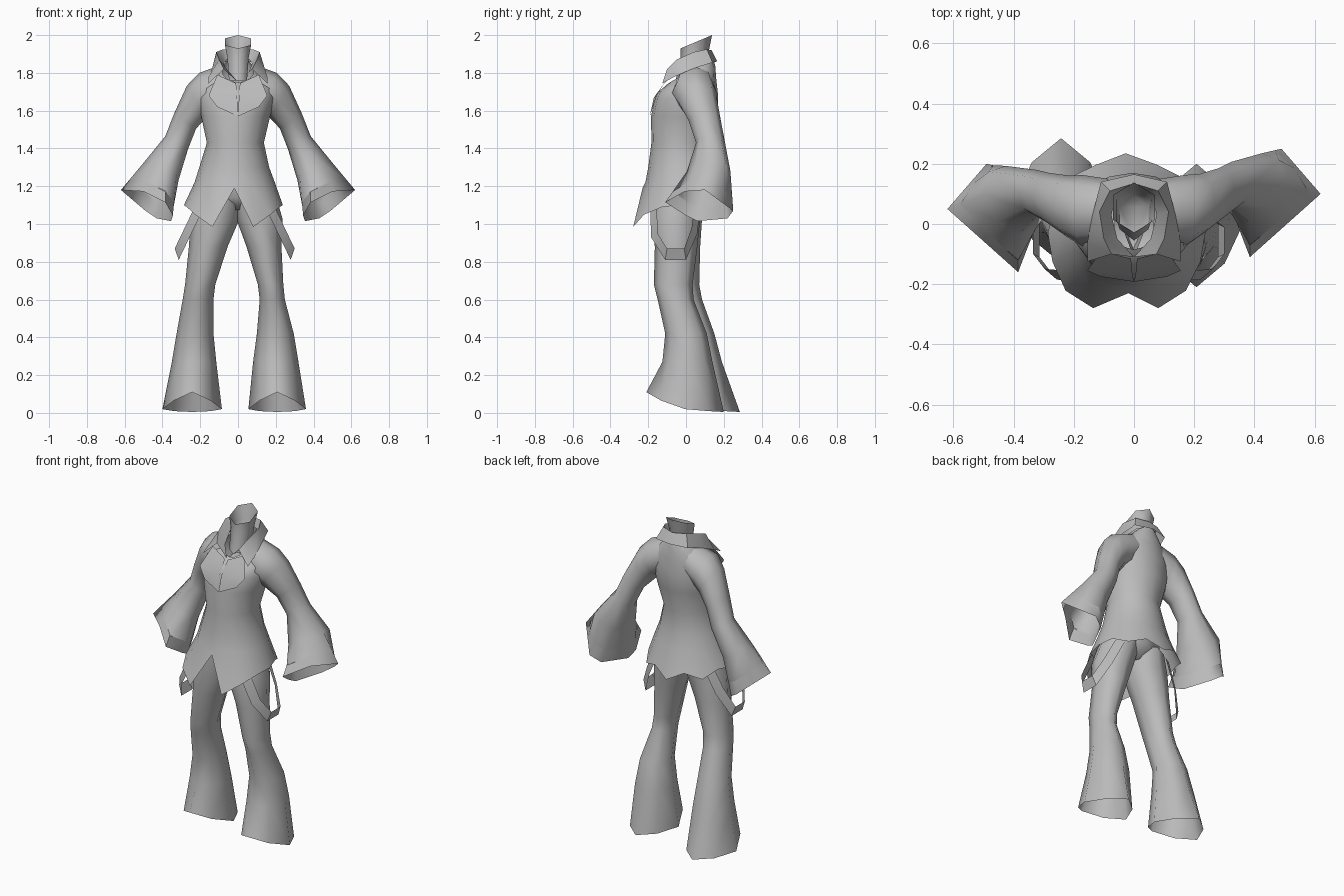
import bpy
import bmesh
import math
from mathutils import Vector

cube = bpy.data.objects.get("Cube")
if cube:
    bpy.data.objects.remove(cube, do_unlink=True)

# Single cloth colour
cloth = bpy.data.materials.new("grey_cloth")
cloth.use_nodes = True
grey = (0.5, 0.5, 0.5, 1)
cloth.diffuse_color = grey
bsdf = cloth.node_tree.nodes["Principled BSDF"]
bsdf.inputs["Base Color"].default_value = grey
bsdf.inputs["Roughness"].default_value = 0.8


def ring(centre, u, v, n=8, corner=1.0):
    """Elliptical section; corner below 1 pulls odd points in to a diamond."""
    points = []
    for i in range(n):
        a = math.tau * i / n
        k = corner if i % 2 else 1.0
        points.append(Vector(centre) + k * (math.cos(a) * Vector(u) + math.sin(a) * Vector(v)))
    return points


def box_ring(z, left, right, front, back, n=8, corner=1.0, tilt=0.0):
    """Section given by its extents, with the back raised by tilt."""
    centre = ((left + right) / 2, (front + back) / 2, z)
    return ring(centre, ((right - left) / 2, 0, 0), (0, (back - front) / 2, tilt), n, corner)


def skin(name, rows, closed=True, cap=False, angle=85):
    """Join rows of points with faces and shade smooth."""
    bm = bmesh.new()
    grid = [[bm.verts.new(p) for p in row] for row in rows]
    n = len(rows[0])
    for low, high in zip(grid, grid[1:]):
        for i in range(n if closed else n - 1):
            j = (i + 1) % n
            bm.faces.new((low[i], low[j], high[j], high[i]))
    if cap:
        bm.faces.new(grid[0])
    bmesh.ops.remove_doubles(bm, verts=bm.verts, dist=0.0005)
    bmesh.ops.recalc_face_normals(bm, faces=bm.faces)
    mesh = bpy.data.meshes.new(name)
    bm.to_mesh(mesh)
    bm.free()
    mesh.materials.append(cloth)
    obj = bpy.data.objects.new(name, mesh)
    bpy.context.collection.objects.link(obj)
    bpy.ops.object.select_all(action="DESELECT")
    obj.select_set(True)
    bpy.context.view_layer.objects.active = obj
    bpy.ops.object.shade_smooth_by_angle(angle=math.radians(angle))
    return obj


def flip(points, side):
    return [Vector((p[0] * side, p[1], p[2])) for p in points]


def blend(row_a, row_b, t):
    return [a.lerp(b, t) for a, b in zip(row_a, row_b)]


# Jacket body: height, right edge, left edge, front, back, tilt
SEGMENTS = 16
body = [
    (1.815, -0.085, 0.085, -0.085, 0.145, 0.065),
    (1.785, -0.135, 0.135, -0.105, 0.155, 0.05),
    (1.735, -0.19, 0.19, -0.145, 0.16, 0.035),
    (1.67, -0.21, 0.2, -0.165, 0.17, 0.01),
    (1.57, -0.195, 0.17, -0.185, 0.165, 0),
    (1.43, -0.165, 0.137, -0.183, 0.13, 0),
    (1.3, -0.205, 0.165, -0.2, 0.15, 0),
    (1.22, -0.23, 0.195, -0.215, 0.17, 0),
]
rows = [box_ring(z, r, l, f, b, SEGMENTS, tilt=t) for z, r, l, f, b, t in body]

# Zigzag hem: heights from the side round the back, then round the front
back_hem = [1.1, 1.11, 1.07, 1.1, 1.05]
front_hem = [1.09, 1.05, 0.985, 1.19]
heights = back_hem + back_hem[-2::-1] + front_hem + front_hem[-2::-1]
flared = box_ring(1.0, -0.31, 0.255, -0.3, 0.235, SEGMENTS)
hem = []
for start, end, z in zip(rows[-1], flared, heights):
    p = start.lerp(end, min(1, (1.22 - z) / 0.17))
    p.z = z
    hem.append(p)
skin("jacket_body", rows + [hem])

# Neck tube, open at the top
neck = [
    ring((0, 0.02, 1.76), (0, 0.075, 0), (-0.055, 0, 0), 6),
    ring((0, 0.045, 1.89), (0, 0.075, 0.02), (-0.065, 0, 0), 6),
    ring((0, 0.055, 1.965), (0, 0.083, 0.035), (-0.08, 0, 0), 6),
]
skin("neck", neck, cap=True)

# Collar edges from the centre back to the front: stand, fold and fall
stand = [(0, 0.12, 1.87), (0.06, 0.1, 1.87), (0.075, 0.03, 1.85), (0.055, -0.05, 1.8), (0, -0.11, 1.75)]
fold = [(0, 0.135, 1.92), (0.08, 0.11, 1.925), (0.115, 0.04, 1.91), (0.1, -0.05, 1.87), (0.075, -0.1, 1.82)]
fall = [(0, 0.165, 1.86), (0.11, 0.14, 1.855), (0.138, 0.03, 1.82), (0.155, -0.06, 1.78), (0.155, -0.125, 1.745)]


def both_sides(half):
    return flip(half[:0:-1], -1) + flip(half, 1)


skin("collar", [both_sides(e) for e in (stand, fold, fall)], closed=False, angle=50)

# Lapels: inner edge against outer edge
lapel_inner = [(0.01, -0.115, 1.745), (0.005, -0.17, 1.67), (0, -0.192, 1.57)]
lapel_outer = [(0.11, -0.09, 1.79), (0.155, -0.155, 1.68), (0.11, -0.175, 1.62)]

# Sleeve sections: centre, outward axis, backward axis
sleeve = [
    ((0.085, 0.045, 1.735), (0.025, 0, 0.1), (0, 0.105, 0)),
    ((0.17, 0.045, 1.695), (0.035, 0, 0.105), (0, 0.118, 0)),
    ((0.217, 0.062, 1.65), (0.054, 0, 0.082), (0, 0.104, 0)),
    ((0.28, 0.1, 1.545), (0.058, 0, 0.04), (0, 0.085, 0)),
    ((0.325, 0.13, 1.43), (0.06, 0, 0.035), (0, 0.077, 0)),
    ((0.405, 0.12, 1.28), (0.09, 0.015, 0.05), (0.02, 0.115, 0)),
]

# Slanted sleeve opening, from the outer corner round the back
outer, back = Vector((0.62, 0.1, 1.18)), Vector((0.49, 0.25, 1.07))
inner, front = Vector((0.355, 0.06, 1.015)), Vector((0.385, -0.11, 1.115))
opening = [
    outer, outer.lerp(back, 0.5), back, Vector((0.43, 0.22, 1.03)),
    inner, Vector((0.345, 0, 1.045)), front, front.lerp(outer, 0.5) + Vector((0, 0, 0.025)),
]

# Trouser leg sections: height, inner, outer, front, back (last is the hem)
legs = {
    "left": [
        (1.15, -0.03, 0.2, -0.17, 0.1),
        (1.03, -0.01, 0.235, -0.185, 0.075),
        (0.88, 0.045, 0.23, -0.165, 0.06),
        (0.68, 0.105, 0.24, -0.17, 0.035),
        (0.6, 0.115, 0.248, -0.15, 0.04),
        (0.42, 0.1, 0.295, -0.11, 0.11),
        (0.27, 0.08, 0.32, -0.125, 0.14),
        (0, 0.055, 0.36, -0.21, 0.2),
    ],
    "right": [
        (1.15, -0.03, 0.21, -0.17, 0.1),
        (1.03, -0.01, 0.25, -0.17, 0.085),
        (0.88, 0.055, 0.26, -0.155, 0.075),
        (0.68, 0.12, 0.28, -0.135, 0.07),
        (0.6, 0.13, 0.293, -0.115, 0.085),
        (0.42, 0.13, 0.325, -0.06, 0.15),
        (0.27, 0.115, 0.35, -0.07, 0.19),
        (0, 0.085, 0.4, -0.13, 0.285),
    ],
}

# Hanging strap edges as depth and height
strap_outer = [(-0.19, 1.12), (-0.185, 0.93), (-0.11, 0.81), (0, 0.81), (0.06, 0.95), (0.08, 1.12)]
strap_inner = [(-0.155, 1.12), (-0.15, 0.95), (-0.1, 0.87), (-0.01, 0.87), (0.03, 0.98), (0.05, 1.12)]

for name, side, arm_shift, strap_x in (("left", 1, 0, 0.13), ("right", -1, -0.05, 0.165)):
    skin(name + "_lapel", [flip(lapel_inner, side), flip(lapel_outer, side)], closed=False)

    # Sleeve and turned cuff, swung a little further forward on one side
    rows = [ring(*section) for section in sleeve]
    rows.append(blend(rows[-1], opening, 0.66))
    cuff = [blend(rows[-2], opening, 0.64), opening]
    for part, sections in (("sleeve", rows), ("cuff", cuff)):
        swung = []
        for row in sections:
            swung.append([p + Vector((0, arm_shift * min(1, max(0, 1.7 - p.z) * 2), 0)) for p in row])
        skin(name + "_" + part, [flip(row, side) for row in swung])

    # Flared trouser leg with a raised front hem
    rows = [box_ring(*section, corner=0.97) for section in legs[name][:-1]]
    rows.append(box_ring(*legs[name][-1], corner=0.87))
    for i, p in enumerate(rows[-1]):
        s = math.sin(math.tau * i / 8)
        p.z = 0.02 - 0.015 * s if s > 0 else 0.02 + 0.09 * s * s
    skin(name + "_trouser_leg", [flip(row, side) for row in rows])

    # Strap looped at the hip, leaning outward as it drops
    rows = []
    for edge, offset in ((strap_outer, 0), (strap_inner, 0.05)):
        rows.append(flip([(strap_x + offset + (1.12 - z) * 0.48, y, z) for y, z in edge], side))
    skin(name + "_hip_strap", rows, closed=False, angle=30)

# Seat joining the two legs under the jacket
seat = [
    box_ring(1.075, -0.06, 0.06, -0.11, 0.04),
    box_ring(1.14, -0.19, 0.18, -0.17, 0.1),
    box_ring(1.25, -0.18, 0.165, -0.17, 0.12),
]
skin("trouser_seat", seat, cap=True)
